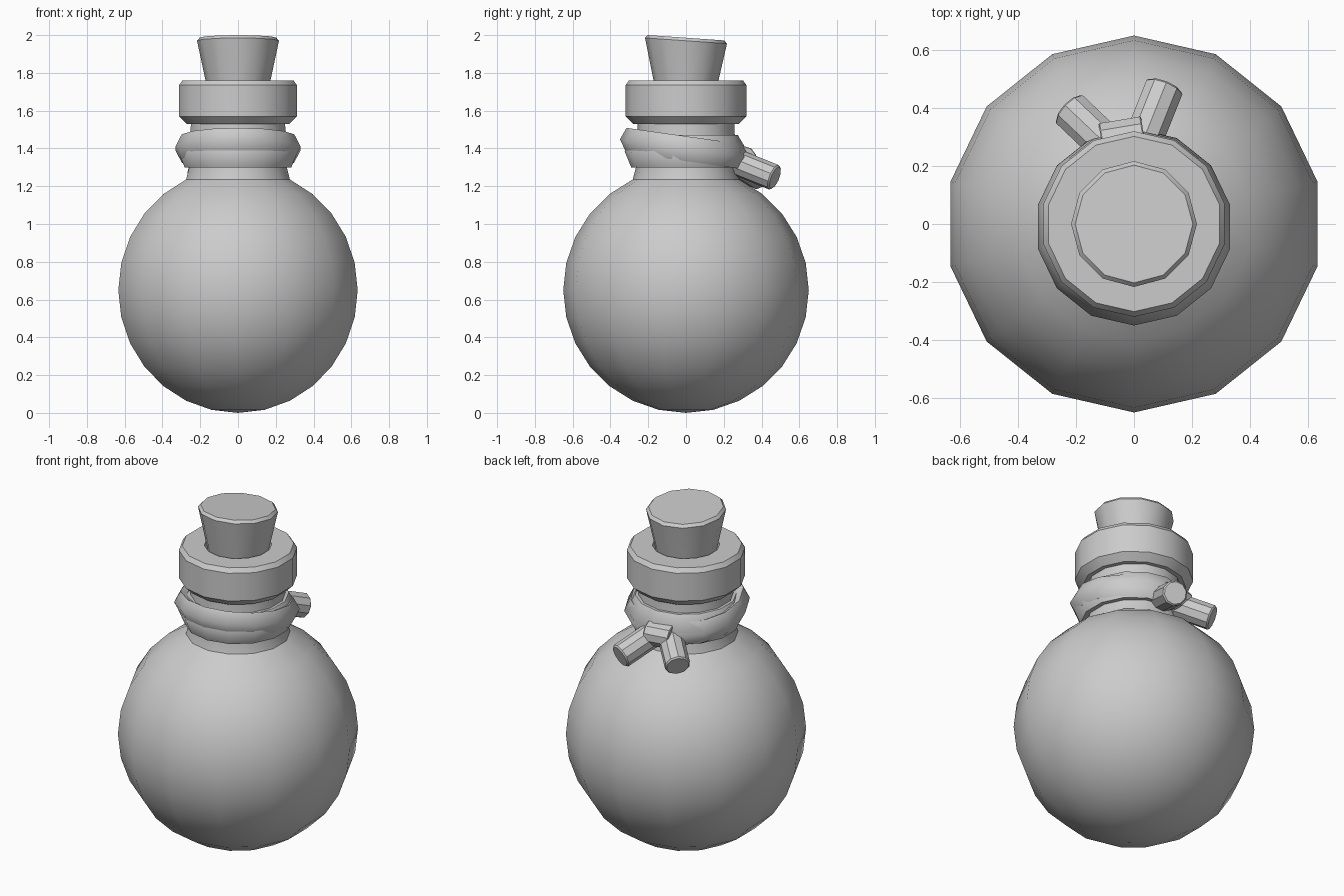
import bpy, bmesh, math
from mathutils import Vector

if "Cube" in bpy.data.objects:
    bpy.data.objects.remove(bpy.data.objects["Cube"])


def finish(name, bm, angle=35):
    bmesh.ops.remove_doubles(bm, verts=bm.verts, dist=1e-5)
    bmesh.ops.recalc_face_normals(bm, faces=bm.faces)
    me = bpy.data.meshes.new(name)
    bm.to_mesh(me)
    bm.free()
    ob = bpy.data.objects.new(name, me)
    bpy.context.collection.objects.link(ob)
    bpy.ops.object.select_all(action='DESELECT')
    ob.select_set(True)
    bpy.context.view_layer.objects.active = ob
    bpy.ops.object.shade_smooth_by_angle(angle=math.radians(angle))
    return ob


def lathe(name, profile, sides, closed=False, angle=35):
    """Spin an (r, z) profile about z, with a vertex on the +y axis."""
    bm = bmesh.new()
    rings = []
    for k in range(sides):
        a = math.pi / 2 + 2 * math.pi * k / sides
        rings.append([bm.verts.new((r * math.cos(a), r * math.sin(a), z)) for r, z in profile])
    n = len(profile)
    for k in range(sides):
        p, q = rings[k], rings[(k + 1) % sides]
        for i in range(n if closed else n - 1):
            j = (i + 1) % n
            bm.faces.new((p[i], q[i], q[j], p[j]))
    bmesh.ops.dissolve_degenerate(bm, dist=1e-6, edges=bm.edges)
    return finish(name, bm, angle)


def rod(name, start, end, radius, sides=10, chamfer=0.008):
    """Cylinder between two points with softened ends."""
    start, end = Vector(start), Vector(end)
    d = end - start
    h = d.length / 2
    ob = lathe(name, [(0, -h), (radius - chamfer, -h), (radius, -h + chamfer),
                      (radius, h - chamfer), (radius - chamfer, h), (0, h)], sides)
    ob.location = (start + end) / 2
    ob.rotation_euler = d.to_track_quat('Z', 'Y').to_euler()
    return ob


# Round flask: sphere arc, neck, heavy lip and inner mouth
R, N = 0.65, 14
flask = [(R * math.sin(math.pi * i / N), R - R * math.cos(math.pi * i / N)) for i in range(N - 1)]
flask += [(0.265, 1.30), (0.256, 1.53), (0.28, 1.53), (0.32, 1.57), (0.32, 1.735),
          (0.302, 1.76), (0.182, 1.76), (0.175, 1.60), (0, 1.60)]
lathe("flask", flask, N)

# Cork with a slanted top
cork = lathe("cork", [(0, 1.62), (0.145, 1.62), (0.172, 1.76), (0.217, 1.97), (0.203, 1.986), (0, 1.986)], 12)
for v in cork.data.vertices:
    if v.co.z > 1.9:
        v.co.z -= 0.07 * v.co.y

# Level cord wrap round the neck
lathe("lower_cord", [(0.24, 1.47), (0.275, 1.47), (0.325, 1.385), (0.29, 1.30), (0.24, 1.30)],
      N, closed=True, angle=60)

# Tilted cord wrap, high at the front
wrap = lathe("upper_cord", [(0.265, 0.045), (0.305, 0.066), (0.34, 0.0), (0.305, -0.066), (0.265, -0.045)],
             N, closed=True, angle=60)
for v in wrap.data.vertices:
    v.co.z += 1.40 - 0.14 * v.co.y
    v.co.y -= 0.01

# Knot and two loose cord ends at the back
rod("knot", (-0.112, 0.283, 1.345), (0.034, 0.307, 1.345), 0.068, chamfer=0.004)
rod("cord_end_right", (0.02, 0.26, 1.33), (0.105, 0.472, 1.245), 0.07)
rod("cord_end_left", (-0.08, 0.26, 1.33), (-0.222, 0.395, 1.245), 0.07)
